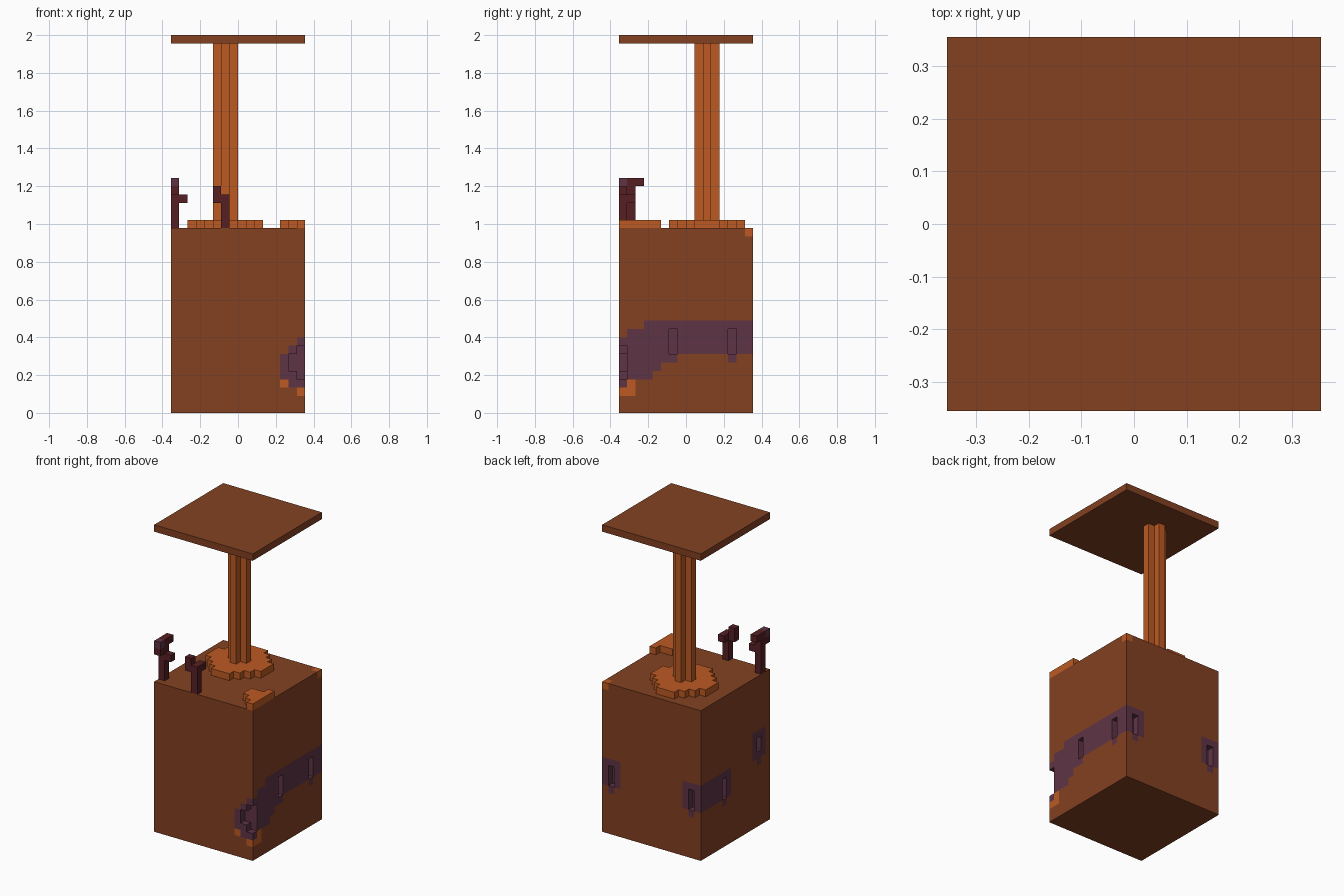
import bpy, bmesh
from mathutils import Vector

if "Cube" in bpy.data.objects:
    bpy.data.objects.remove(bpy.data.objects["Cube"], do_unlink=True)

UNIT = 2 / 45          # edge of one block
HALF, TOP = 8, 22      # body half width and height in blocks


def material(name, hex_code):
    rgb = [int(hex_code[k:k + 2], 16) / 255 for k in (0, 2, 4)]
    col = [c / 12.92 if c < 0.04045 else ((c + 0.055) / 1.055) ** 2.4 for c in rgb] + [1]
    m = bpy.data.materials.new(name)
    m.use_nodes = True
    m.diffuse_color = col
    m.node_tree.nodes["Principled BSDF"].inputs["Base Color"].default_value = col
    return m


BROWN, ORANGE, PURPLE, MAROON = range(4)
MATS = [material("brown", "834122"), material("orange", "bd5a22"),
        material("purple", "5e3445"), material("maroon", "561f24")]


def span(x, y, z):
    """All blocks inside three half-open ranges."""
    return {(i, j, k) for i in range(*x) for j in range(*y) for k in range(*z)}


def build(name, blocks, color, paint={}):
    """Skin a set of blocks, keeping only the exposed sides."""
    bm = bmesh.new()
    for b in blocks:
        for axis in range(3):
            for sign in (-1, 1):
                step = [0, 0, 0]
                step[axis] = sign
                if tuple(p + s for p, s in zip(b, step)) in blocks:
                    continue
                n, u, v = Vector(step), Vector((0, 0, 0)), Vector((0, 0, 0))
                u[(axis + 1) % 3] = 1
                v[(axis + 2) % 3] = sign
                mid = Vector(b) + Vector((.5, .5, .5)) + n / 2
                ring = [mid + (u * a + v * c) / 2
                        for a, c in ((-1, -1), (1, -1), (1, 1), (-1, 1))]
                face = bm.faces.new([bm.verts.new(p * UNIT) for p in ring])
                face.material_index = paint.get(b, color)
    bmesh.ops.remove_doubles(bm, verts=bm.verts, dist=UNIT / 100)
    bmesh.ops.dissolve_limit(bm, angle_limit=0.01, verts=bm.verts, edges=bm.edges,
                             delimit={'MATERIAL'})
    mesh = bpy.data.meshes.new(name)
    bm.to_mesh(mesh)
    bm.free()
    for m in MATS:
        mesh.materials.append(m)
    obj = bpy.data.objects.new(name, mesh)
    bpy.context.collection.objects.link(obj)
    return obj


# Body block
body = span((-HALF, HALF), (-HALF, HALF), (0, TOP))
paint, cuts = {}, set()


def dab(color, *ranges):
    paint.update(dict.fromkeys(span(*ranges), color))


# Purple band round the right, back and left sides
dab(PURPLE, (7, 8), (-2, 8), (7, 11))
dab(PURPLE, (5, 8), (7, 8), (7, 11))
dab(PURPLE, (-8, -5), (7, 8), (7, 11))
dab(PURPLE, (-8, -7), (1, 8), (7, 11))

# Band sloping down to the front corner
for j, (lo, hi) in enumerate([(3, 9), (4, 10), (4, 10), (4, 11), (5, 11), (6, 11)]):
    dab(PURPLE, (7, 8), (j - 8, j - 7), (lo, hi))
dab(PURPLE, (6, 7), (-8, -7), (3, 8))
dab(PURPLE, (5, 6), (-8, -7), (4, 7))

# Narrow slots in the band, each with a purple drip below
for i, j in [(7, -2), (7, 5), (6, 7), (-7, 7), (-8, 2)]:
    cuts |= span((i, i + 1), (j, j + 1), (7, 10))
    dab(PURPLE, (i - 1, i + 2), (j - 1, j + 2), (7, 10))
    dab(PURPLE, (i, i + 1), (j, j + 1), (6, 7))

# Small slotted patch on the left side
dab(PURPLE, (-8, -6), (-7, -4), (10, 14))
dab(PURPLE, (-8, -7), (-6, -5), (9, 10))
cuts |= span((-8, -7), (-6, -5), (11, 13))

# Notch bitten from the front corner
dab(PURPLE, (6, 8), (-7, -6), (4, 8))
cuts |= span((7, 8), (-8, -7), (4, 8)) | span((6, 7), (-8, -7), (5, 7))

# Orange flecks
dab(ORANGE, (7, 8), (-8, -6), (2, 3))
dab(ORANGE, (7, 8), (-7, -6), (3, 4))
dab(ORANGE, (5, 6), (-8, -7), (3, 4))
dab(ORANGE, (7, 8), (7, 8), (21, 22))
build("body", body - cuts, BROWN, paint)

# Stepped mound and cross-shaped post
CX, CY = -2, 2
mound = {(CX + a, CY + b, TOP) for a in range(-4, 5) for b in range(-4, 5)
         if abs(a) + abs(b) <= 5}
build("post_mound", mound, ORANGE)
post = (span((CX - 1, CX + 2), (CY, CY + 1), (TOP + 1, 44))
        | span((CX, CX + 1), (CY - 1, CY + 2), (TOP + 1, 44)))
build("post", post, ORANGE)

# Roof slab
build("roof", span((-HALF, HALF), (-HALF, HALF), (44, 45)), BROWN)

# Corner mound
corner = (span((7, 8), (-8, -3), (22, 23)) | span((6, 7), (-7, -4), (22, 23))
          | span((5, 6), (-6, -4), (22, 23)))
build("corner_mound", corner, ORANGE)

# Two crooked stalks
tall = (span((-8, -7), (-7, -6), (22, 28)) | span((-8, -7), (-8, -5), (27, 28))
        | span((-8, -7), (-8, -7), (26, 28)) | span((-8, -7), (-8, -7 + 1), (26, 28))
        | span((-7, -6), (-7, -6), (25, 26)) | {(-7, -7, 25)})
build("tall_stalk", tall, MAROON, {(-8, -8, 27): PURPLE})
short = (span((-2, -1), (-8, -7), (22, 26)) | span((-2, -1), (-8, -6), (25, 26))
         | span((-3, -2), (-8, -7), (25, 27)))
build("short_stalk", short, MAROON)
